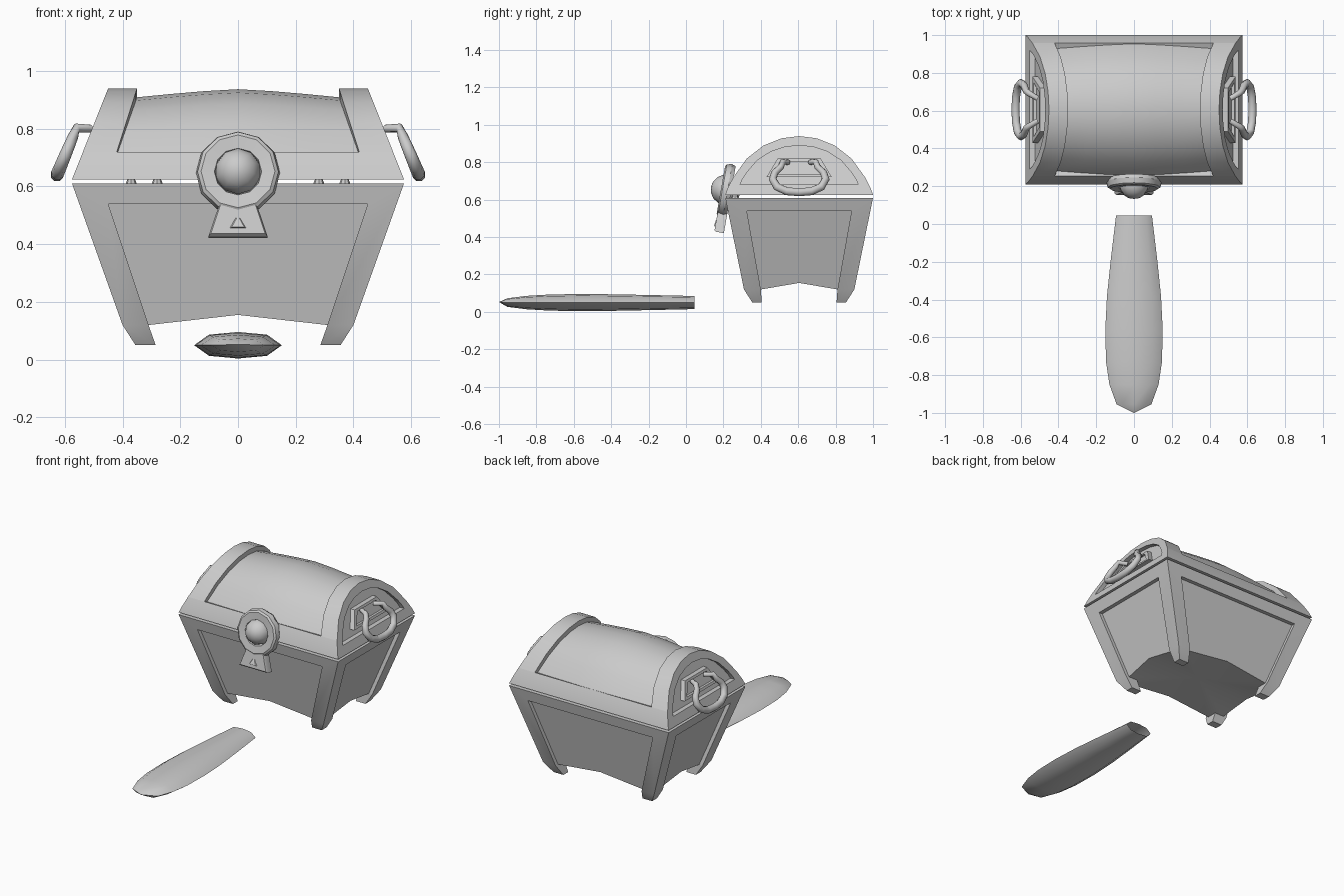
import bpy, bmesh, math
from mathutils import Vector, Matrix

if "Cube" in bpy.data.objects:
    bpy.data.objects.remove(bpy.data.objects["Cube"])

CY = 0.605  # chest centre along y
grey = bpy.data.materials.new("grey")
grey.diffuse_color = (0.6, 0.6, 0.6, 1)
grey.use_nodes = True
grey.node_tree.nodes["Principled BSDF"].inputs["Base Color"].default_value = grey.diffuse_color


def finish(name, bm, angle=30, recalc=True):
    bmesh.ops.remove_doubles(bm, verts=bm.verts, dist=0.0005)
    if recalc:
        bmesh.ops.recalc_face_normals(bm, faces=bm.faces)
    me = bpy.data.meshes.new(name)
    bm.to_mesh(me)
    bm.free()
    ob = bpy.data.objects.new(name, me)
    bpy.context.collection.objects.link(ob)
    me.materials.append(grey)
    bpy.ops.object.select_all(action='DESELECT')
    ob.select_set(True)
    bpy.context.view_layer.objects.active = ob
    bpy.ops.object.shade_smooth_by_angle(angle=math.radians(angle))
    return ob


def face(bm, pts):
    bm.faces.new([bm.verts.new(p) for p in pts])


def bridge(bm, a, b, closed=False):
    n = len(a)
    for i in range(n if closed else n - 1):
        j = (i + 1) % n
        face(bm, [a[i], a[j], b[j], b[i]])


def prism(bm, a, b):
    bridge(bm, a, b, True)
    face(bm, a)
    face(bm, b)


# Chest base: tapered walls with recessed panels, corner legs and arched floor
bm = bmesh.new()
R = 0.025
X = dict(top=0.575, low=0.40, out=0.355, inn=0.285, p1=0.45, p2=0.31)
Y = dict(top=0.395, low=0.295, out=0.25, inn=0.20, p1=0.28, p2=0.205)


def wall(U, D, place):
    depth = lambda z: D['low'] + (D['top'] - D['low']) * (z - 0.12) / 0.49
    P = lambda u, z, r=0: place(u, depth(z) - r, z)
    edge = [(-U['p2'], .12), (-U['p1'], .54), (U['p1'], .54), (U['p2'], .12)]
    outer = [(-U['low'], .12), (-U['top'], .61), (U['top'], .61), (U['low'], .12)]
    rim = [P(*e) for e in edge]
    back = [P(*e, R) for e in edge]
    bridge(bm, [P(*o) for o in outer], rim)
    bridge(bm, rim, back)
    mid, high = P(0, .155, R), P(0, .54, R)
    face(bm, [back[0], back[1], high, mid])
    face(bm, [mid, high, back[2], back[3]])
    for s in (-1, 1):
        corner = place(s * U['p2'], D['p2'], .12)
        foot = place(s * U['inn'], D['inn'], .05)
        li = place(s * U['inn'], D['out'], .05)
        lo = place(s * U['out'], D['out'], .05)
        pb, pr = P(s * U['p2'], .12), P(s * U['p2'], .12, R)
        face(bm, [P(s * U['low'], .12), lo, li, pb])
        face(bm, [pb, li, foot, corner])
        face(bm, [pb, corner, pr])
        face(bm, [lo, li, foot])
        face(bm, [Vector((0, CY, .16)), mid, pr, corner])


for s in (-1, 1):
    wall(X, Y, lambda u, d, z: Vector((u, CY + s * d, z)))
    wall(Y, X, lambda u, d, z: Vector((s * d, CY + u, z)))
face(bm, [(a * .575, CY + b * .395, .61) for a, b in ((-1, -1), (1, -1), (1, 1), (-1, 1))])
finish("chest_base", bm)

# Lid: arched bands, recessed bulging top panel, slanted ends with recessed panels
half = [(.395, .625), (.383, .66), (.352, .72), (.28, .82), (.19, .89), (.095, .928)]
arch = [(-y, z) for y, z in half] + [(0, .94)] + half[::-1]
outx = lambda z: .575 - (z - .625) * .397
inx = lambda z: .42 - (z - .72) * .32
top = arch[2:-2]

bm = bmesh.new()


def panel_row(t):
    sink = .028 * abs(t) ** 1.3 + .003
    row = []
    for y, z in top:
        n = Vector((y, z - .58)).normalized()
        row.append(Vector((t * inx(z), CY + y - n.x * sink, z - n.y * sink)))
    return row


for s in (-1, 1):
    E = lambda y, z, r=0: Vector((s * (outx(z) - r), CY + y, z))
    end = [E(*p) for p in arch]
    inner = [(y * .8, .68 + (z - .625) * .667) for y, z in arch]
    rim = [E(*p) for p in inner]
    back = [E(*p, .03) for p in inner]
    bridge(bm, end, rim, True)
    bridge(bm, rim, back, True)
    face(bm, back)
    band = [Vector((s * inx(z), CY + y, z)) for y, z in top]
    bridge(bm, end[2:-2], band)
    bridge(bm, band, panel_row(s))
rows = [panel_row(i / 3) for i in range(-3, 4)]
for a, b in zip(rows, rows[1:]):
    bridge(bm, a, b)
for strip in (arch[:3], arch[-3:]):  # lower rails front and back
    L = [Vector((-outx(z), CY + y, z)) for y, z in strip]
    Rr = [Vector((outx(z), CY + y, z)) for y, z in strip]
    bridge(bm, L, Rr)
for k in (0, -1):  # ledges under the top panel
    y, z = top[k]
    face(bm, [(-inx(z), CY + y, z), (inx(z), CY + y, z)] + [r[k] for r in rows[::-1]])
face(bm, [(a * .575, CY + b * .395, .625) for a, b in ((-1, -1), (1, -1), (1, 1), (-1, 1))])
finish("lid", bm)

# Side handles: mounting plate and drooping ring
ring = [(.06, .80), (.088, .803), (.098, .775), (.13, .745), (.142, .71), (.118, .668), (.065, .645)]
path = [(-y, z) for y, z in ring] + [(0, .64)] + ring[::-1]
for s, side in ((-1, "left"), (1, "right")):
    bm = bmesh.new()
    shape = [(-.115, .82), (.115, .82), (.175, .72), (-.175, .72)]
    P = lambda y, z, r: Vector((s * (outx(z) + r), CY + y, z))
    rim = [P(y, z, 0) for y, z in shape]
    small = [(y * .82, .77 + (z - .77) * .7) for y, z in shape]
    bridge(bm, [P(y, z, -.035) for y, z in shape], rim, True)
    bridge(bm, rim, [P(y, z, 0) for y, z in small], True)
    bridge(bm, [P(y, z, 0) for y, z in small], [P(y, z, -.015) for y, z in small], True)
    face(bm, [P(y, z, -.015) for y, z in small])
    finish(side + "_handle_plate", bm)

    bm = bmesh.new()
    pts = [Vector((s * (.56 + (.80 - z) * .42), CY + y, z)) for y, z in path]
    pts[0].x = pts[-1].x = s * .51
    loops = []
    for i, p in enumerate(pts):
        t = (pts[min(i + 1, len(pts) - 1)] - pts[max(i - 1, 0)]).normalized()
        n = Vector((s * .92, 0, .39))
        n = (n - t * n.dot(t)).normalized()
        b = t.cross(n)
        rad = .014 + .009 * math.sin(math.pi * i / (len(pts) - 1))
        loops.append([p + rad * (n * math.cos(a * math.pi / 4) + b * math.sin(a * math.pi / 4)) for a in range(8)])
    for a, b in zip(loops, loops[1:]):
        bridge(bm, a, b, True)
    face(bm, loops[0])
    face(bm, loops[-1])
    finish(side + "_handle_ring", bm, 50)

# Lock: faceted ring, ball, flared tail with a keyhole wedge, all leaning back
lean = Matrix.Translation((0, .212, .648)) @ Matrix.Rotation(math.radians(-10), 4, 'X')
L = lambda x, v, w: lean @ Vector((x, -w, v))
bm = bmesh.new()
prof = [(.10, -.03), (.138, -.03), (.146, -.01), (.140, .018), (.128, .026), (.082, .022), (.07, -.03)]
N = 12
loops = [[L(r * math.sin(2 * math.pi * i / N), r * math.cos(2 * math.pi * i / N), w) for i in range(N)] for r, w in prof]
for a, b in zip(loops, loops[1:] + loops[:1]):
    bridge(bm, a, b, True)
finish("lock_ring", bm)

bm = bmesh.new()
tail = [(-.062, -.105), (.062, -.105), (.102, -.225), (-.102, -.225)]
bevel = [(x * .92, -.11 + (v + .11) * .94) for x, v in tail]
rim = [L(x, v, .012) for x, v in tail]
bridge(bm, [L(x, v, -.03) for x, v in tail], rim, True)
bridge(bm, rim, [L(x, v, .022) for x, v in bevel], True)
face(bm, [L(x, v, -.03) for x, v in tail])
face(bm, [L(x, v, .022) for x, v in bevel])
finish("lock_tail", bm)

bm = bmesh.new()
prism(bm, [L(-.03, -.20, .02), L(.03, -.20, .02), L(.008, -.16, .02), L(-.008, -.16, .02)],
      [L(-.022, -.197, .029), L(.022, -.197, .029), L(.005, -.165, .024), L(-.005, -.165, .024)])
finish("keyhole", bm)

bm = bmesh.new()
bmesh.ops.create_uvsphere(bm, u_segments=10, v_segments=8, radius=.081,
                          matrix=lean @ Matrix.Translation((0, 0, .005)) @ Matrix.Rotation(math.pi / 2, 4, 'X'))
finish("lock_ball", bm, 60)

# Small teeth in the gap under the lid
for i, x in enumerate((-.37, -.28, .28, .37)):
    bm = bmesh.new()
    bmesh.ops.create_cone(bm, cap_ends=True, segments=8, radius1=.024, radius2=.012, depth=.03,
                          matrix=Matrix.Translation((x, .262, .613)))
    finish("tooth_%d" % (i + 1), bm)

# Tongue: lofted eight-sided sections, open at the root and pointed at the tip
bm = bmesh.new()
sections = [(.045, .095, .035), (-.18, .122, .040), (-.38, .143, .044), (-.56, .152, .046),
            (-.73, .148, .043), (-.85, .130, .036), (-.955, .092, .023)]
shape = [(1, 0), (.66, .8), (0, 1), (-.66, .8), (-1, 0), (-.66, -.8), (0, -1), (.66, -.8)]
loops = [[Vector((a * w, y, .05 + b * h)) for a, b in shape] for y, w, h in sections]
for a, b in zip(loops, loops[1:]):
    bridge(bm, a, b, True)
tip = Vector((0, -1, .053))
for i in range(8):
    face(bm, [loops[-1][i], loops[-1][(i + 1) % 8], tip])
finish("tongue", bm, 50)
